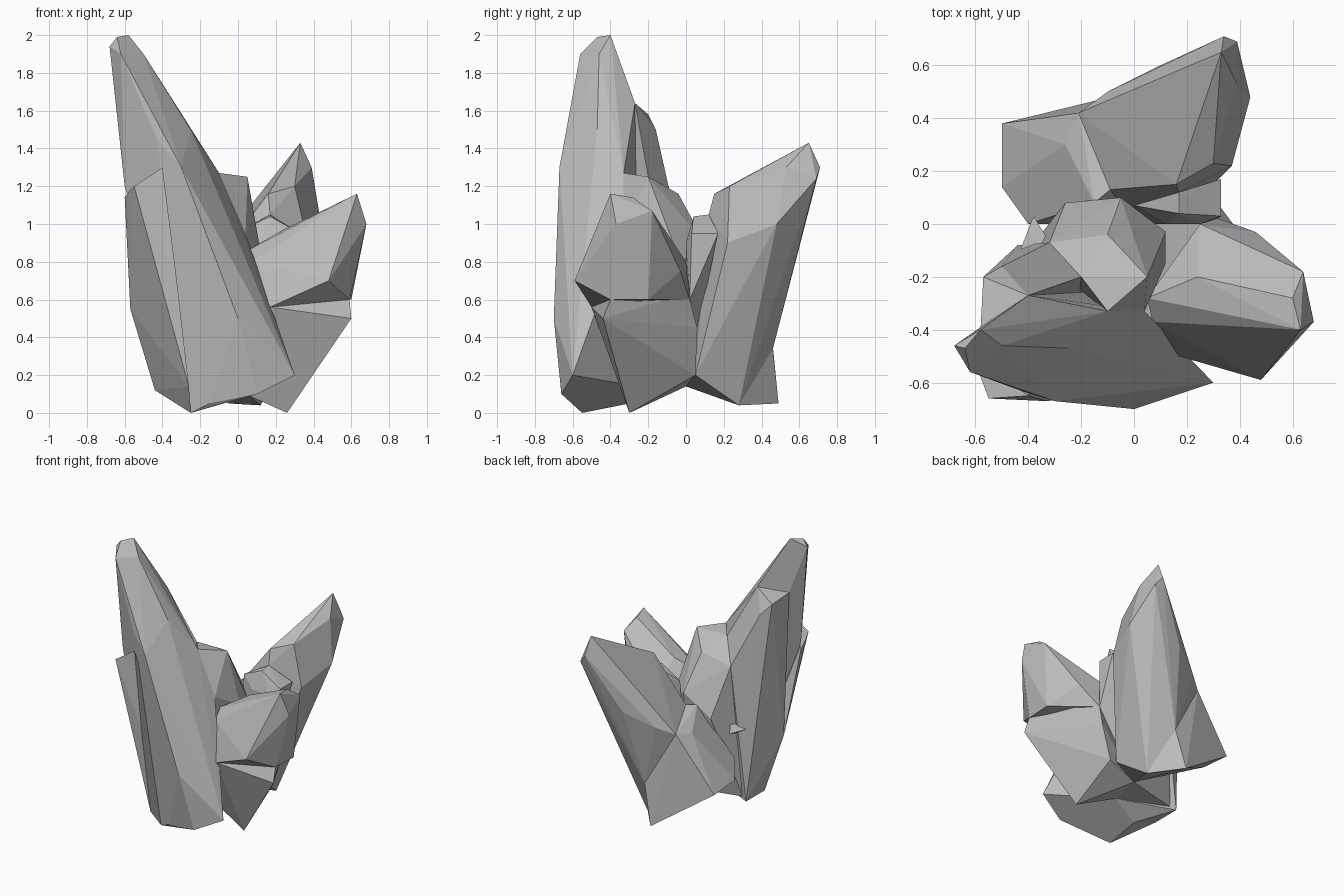
import bpy
import bmesh
import math

default_cube = bpy.data.objects.get("Cube")
if default_cube:
    bpy.data.objects.remove(default_cube, do_unlink=True)


def make_material(name, colour):
    material = bpy.data.materials.new(name)
    material.use_nodes = True
    material.diffuse_color = colour
    shader = next(n for n in material.node_tree.nodes if n.type == "BSDF_PRINCIPLED")
    shader.inputs["Base Color"].default_value = colour
    shader.inputs["Roughness"].default_value = 0.9
    return material


stone = make_material("grey_stone", (0.5, 0.5, 0.5, 1))


def faceted_rock(name, crown, shoulder, foot):
    """Wrap the crown, shoulder and foot corners in one flat-sided convex rock."""
    mesh = bpy.data.meshes.new(name)
    bm = bmesh.new()
    for corner in crown + shoulder + foot:
        bm.verts.new(corner)
    bmesh.ops.convex_hull(bm, input=list(bm.verts))
    loose = [v for v in bm.verts if not v.link_faces]
    bmesh.ops.delete(bm, geom=loose, context="VERTS")
    # Merge nearly coplanar triangles into broad facets
    bmesh.ops.dissolve_limit(bm, angle_limit=math.radians(4),
                             verts=list(bm.verts), edges=list(bm.edges))
    bmesh.ops.recalc_face_normals(bm, faces=list(bm.faces))
    for face in bm.faces:
        face.smooth = False
    bm.to_mesh(mesh)
    bm.free()
    mesh.materials.append(stone)
    rock = bpy.data.objects.new(name, mesh)
    bpy.context.scene.collection.objects.link(rock)
    return rock


# Corners where neighbouring rocks meet
cluster_root = (0, 0, .14)
spire_front_toe = (-.25, -.55, 0)
spire_rear_toe = (-.25, -.3, .05)
spire_inner_toe = (-.05, -.25, .14)
spire_outer_toe = (-.44, -.3, .12)
spire_outer_hip = (-.57, -.34, .55)
spire_rear_notch = (-.4, -.27, 1.64)
spire_outer_notch = (-.58, -.39, 1.6)
middle_front_peak = (-.1, -.33, 1.27)
middle_side_hip = (.04, -.33, .95)
middle_outer_hip = (-.32, -.07, 1.1)
middle_rear_peak = (-.2, -.2, 1.25)
back_saddle = (-.21, .42, .75)
back_inner_saddle = (-.09, .13, .83)
back_knee = (.02, .46, .34)
back_toe = (.12, .28, .04)
ledge_corner = (.17, .12, 1.05)
side_front_hip = (.17, -.5, .56)
side_outer_hip = (.59, -.4, .6)
side_rear_hip = (.32, .02, .6)

# Tall leaning spire
faceted_rock(
    "main_spire",
    crown=[(-.58, -.4, 2), (-.64, -.47, 1.99), (-.68, -.46, 1.94),
           (-.62, -.56, 1.9), (-.5, -.46, 1.9)],
    shoulder=[spire_rear_notch, spire_outer_notch, middle_front_peak, middle_side_hip,
              side_front_hip, (-.25, -.47, 1.5), (-.43, -.63, 1.45),
              (-.3, -.67, 1.3), (-.6, -.5, 1.2), (0, -.7, .5)],
    foot=[spire_front_toe, spire_rear_toe, spire_inner_toe,
          (.3, -.6, .2), (.1, -.66, .1), (-.15, -.6, .05)],
)

# Shorter slab on the outer front of the spire
faceted_rock(
    "front_slab",
    crown=[(-.58, -.58, 1.17), (-.55, -.66, 1.2), (-.4, -.65, 1.3), (-.6, -.5, 1.14)],
    shoulder=[spire_outer_hip, (-.33, -.67, .75)],
    foot=[spire_outer_toe, spire_front_toe, spire_rear_toe, (-.26, -.66, .14)],
)

# Slab leaning against the rear of the spire
faceted_rock(
    "rear_slab",
    crown=[spire_rear_notch, spire_outer_notch, (-.57, -.2, 1.58), (-.5, -.16, 1.5)],
    shoulder=[middle_outer_hip, middle_rear_peak, spire_outer_hip],
    foot=[spire_outer_toe, spire_rear_toe, spire_inner_toe, (-.44, -.08, .12)],
)

# Blunt block filling the middle of the cluster
faceted_rock(
    "middle_block",
    crown=[middle_front_peak, middle_rear_peak, (.05, -.2, 1.25), (-.1, -.04, 1.16)],
    shoulder=[middle_outer_hip, middle_side_hip, (-.26, .08, .75), (-.05, .1, .9),
              (.12, -.03, .8), (.12, -.15, .85)],
    foot=[cluster_root, spire_inner_toe, (-.4, -.1, .14)],
)

# Thin sliver poking out behind the rear slab
faceted_rock(
    "small_shard",
    crown=[(-.38, .03, .65)],
    shoulder=[(-.3, -.1, .7), (-.45, -.15, .65)],
    foot=[(-.35, -.1, .6)],
)

# Crystal leaning to the back
faceted_rock(
    "back_crystal",
    crown=[(.33, .65, 1.43), (.34, .71, 1.3), (.39, .69, 1.24), (.39, .53, 1.3)],
    shoulder=[back_saddle, back_inner_saddle, ledge_corner,
              (.3, .23, 1.2), (.16, .15, 1.16), (.05, .42, 1.07), (.44, .48, 1),
              (.37, .22, .9), (.1, .6, .9), (-.1, .5, .8)],
    foot=[cluster_root, back_knee, back_toe, (.2, .05, .2)],
)

# Low wedge under the back crystal
faceted_rock(
    "back_wedge",
    crown=[back_saddle, back_inner_saddle, (-.15, .08, .83), (-.26, .3, .73)],
    shoulder=[back_knee, (-.5, .38, .36), (-.5, .14, .38), (-.4, 0, .47)],
    foot=[cluster_root, back_toe, (-.05, .49, .05)],
)

# Ledge between the back and side crystals
faceted_rock(
    "ledge",
    crown=[ledge_corner, (.17, .04, 1.04), (0, .07, .96)],
    shoulder=[(.33, .03, .95), (.33, .17, .95), (.25, 0, .9), (.12, 0, .9)],
    foot=[cluster_root, side_rear_hip],
)

# Crystal leaning to the side
faceted_rock(
    "side_crystal",
    crown=[(.63, -.4, 1.16), (.6, -.28, 1.14), (.64, -.18, 1.07), (.68, -.37, 1)],
    shoulder=[(.58, -.45, 1), (.24, -.2, .97), (.05, -.28, .86), (.07, -.37, .8),
              (.25, 0, .8), (.46, -.03, .75)],
    foot=[side_front_hip, side_outer_hip, side_rear_hip, (.48, -.59, .7), (.6, -.2, .6)],
)

# Wedge carrying the side crystal
faceted_rock(
    "side_wedge",
    crown=[side_outer_hip, side_rear_hip, (.45, -.1, .6)],
    shoulder=[side_front_hip, (.6, -.44, .5), (.33, .06, .45), (.43, -.35, .35)],
    foot=[cluster_root, spire_inner_toe, (.26, -.3, 0), (.25, .05, .2)],
)
